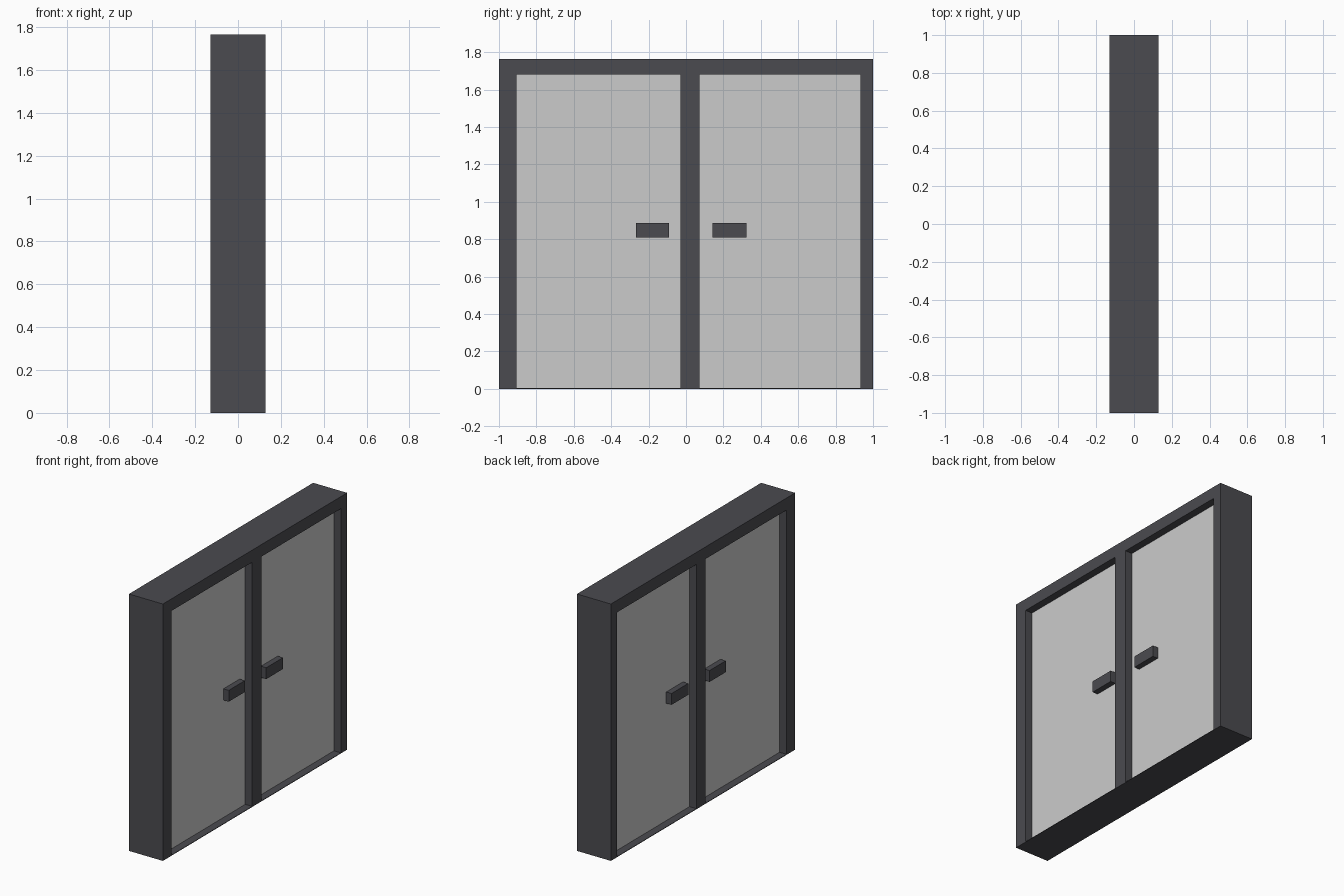
import bpy
import bmesh

if "Cube" in bpy.data.objects:
    bpy.data.objects.remove(bpy.data.objects["Cube"])

HALF_DEPTH = 0.129    # frame half thickness (x)
LEAF_HALF = 0.076     # door leaf half thickness (x)
HANDLE_OUT = 0.116    # how far the handles reach (x)
HEIGHT, HEAD = 1.765, 1.682
SILL = 0.004
OPENINGS = [(-0.907, -0.03), (0.071, 0.933)]
HANDLES = [(-0.266, -0.09), (0.141, 0.323)]


def material(name, rgb):
    mat = bpy.data.materials.new(name)
    mat.diffuse_color = (*rgb, 1)
    mat.use_nodes = True
    mat.node_tree.nodes["Principled BSDF"].inputs["Base Color"].default_value = mat.diffuse_color
    return mat


DARK = material("dark_grey", (0.07, 0.07, 0.08))


def prism(name, outline, x0, x1, mat=None):
    """Extrude a (y, z) outline along x."""
    bm = bmesh.new()
    face = bm.faces.new([bm.verts.new((x0, y, z)) for y, z in outline])
    ext = bmesh.ops.extrude_face_region(bm, geom=[face])
    verts = [v for v in ext["geom"] if isinstance(v, bmesh.types.BMVert)]
    bmesh.ops.translate(bm, verts=verts, vec=(x1 - x0, 0, 0))
    bmesh.ops.recalc_face_normals(bm, faces=bm.faces)
    mesh = bpy.data.meshes.new(name)
    bm.to_mesh(mesh)
    bm.free()
    if mat:
        mesh.materials.append(mat)
    obj = bpy.data.objects.new(name, mesh)
    bpy.context.collection.objects.link(obj)
    return obj


def rect(y0, y1, z0, z1):
    return [(y0, z0), (y1, z0), (y1, z1), (y0, z1)]


# Frame: jambs, centre post and head as one profile
outline = [(-1, HEIGHT), (-1, 0)]
for y0, y1 in OPENINGS:
    outline += [(y0, 0), (y0, HEAD), (y1, HEAD), (y1, 0)]
outline += [(1, 0), (1, HEIGHT)]
prism("door_frame", outline, -HALF_DEPTH, HALF_DEPTH, DARK)

# Door leaves with a thin threshold under each
for side, (y0, y1) in zip(("left", "right"), OPENINGS):
    prism(f"{side}_threshold", rect(y0, y1, 0, SILL), -HALF_DEPTH, HALF_DEPTH, DARK)
    prism(f"{side}_door_leaf", rect(y0, y1, SILL, HEAD), -LEAF_HALF, LEAF_HALF)

# Handles on both faces
for side, (y0, y1) in zip(("left", "right"), HANDLES):
    for face, s in (("front", 1), ("rear", -1)):
        prism(f"{side}_{face}_handle", rect(y0, y1, 0.81, 0.888),
              s * LEAF_HALF, s * HANDLE_OUT, DARK)
